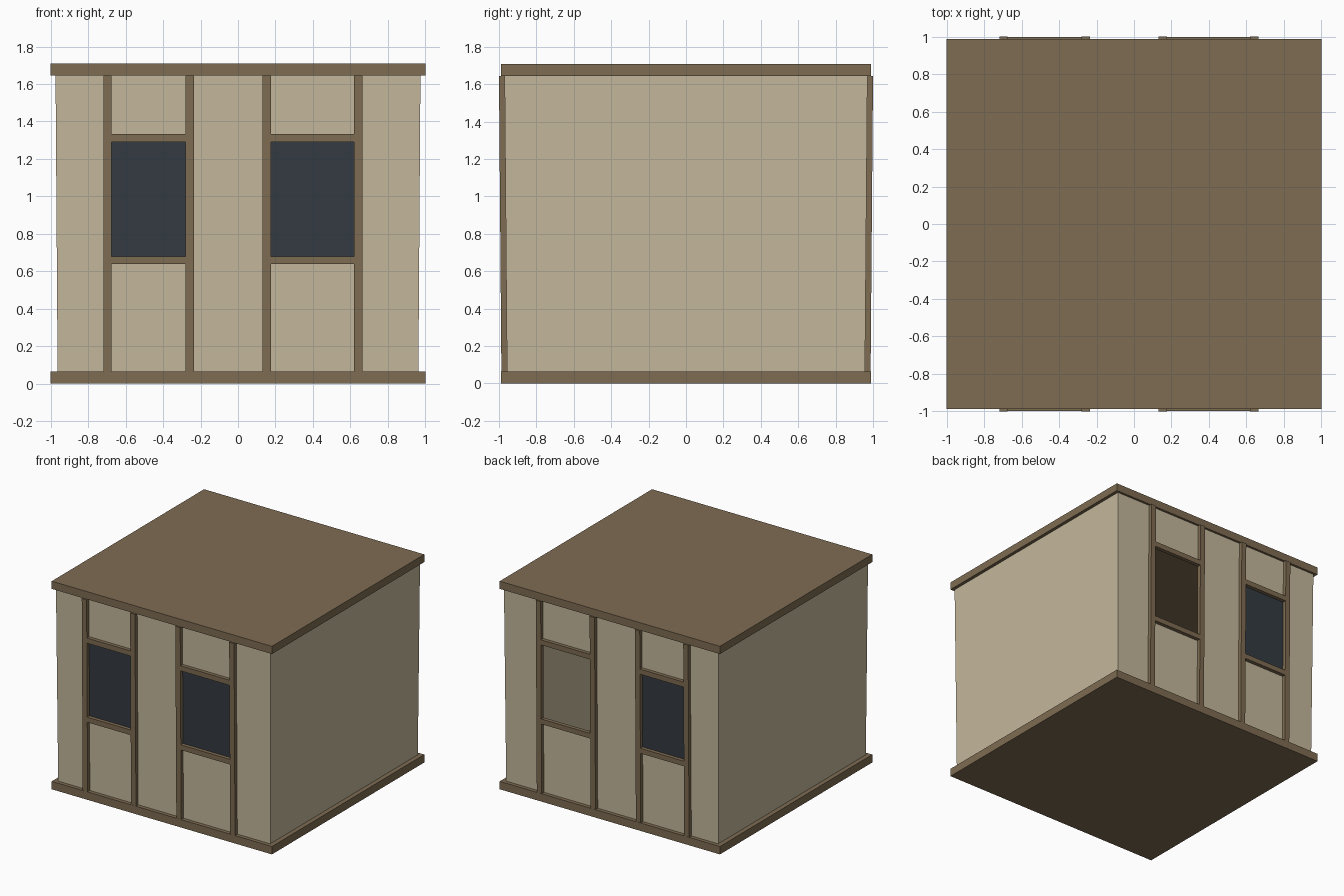
import bpy, bmesh

if "Cube" in bpy.data.objects:
    bpy.data.objects.remove(bpy.data.objects["Cube"], do_unlink=True)


def material(name, rgb):
    lin = [((c / 255 + 0.055) / 1.055) ** 2.4 for c in rgb] + [1.0]
    m = bpy.data.materials.new(name)
    m.use_nodes = True
    m.diffuse_color = lin
    bsdf = m.node_tree.nodes["Principled BSDF"]
    bsdf.inputs["Base Color"].default_value = lin
    bsdf.inputs["Roughness"].default_value = 0.9
    return m


TIMBER = material("brown timber", (126, 108, 82))
PLASTER = material("beige plaster", (196, 184, 155))
GLASS = material("dark glass", (52, 59, 66))

FLOOR_TOP, ROOF_BASE, ROOF_TOP = 0.065, 1.645, 1.708
SILL, HEAD, RAIL = 0.68, 1.29, 0.042
WINDOWS = {"left": (0.175, 0.62), "right": (-0.675, -0.28)}
POST = 0.044
PROUD = 0.03


def lean(z, base, top):
    """Walls spread slightly towards the roof."""
    return base + (top - base) * (z - FLOOR_TOP) / (ROOF_BASE - FLOOR_TOP)


def wall_y(z):
    return lean(z, 0.957, 0.97)


def wall_x(z):
    return lean(z, 0.963, 0.974)


def finish(name, bm, *mats):
    me = bpy.data.meshes.new(name)
    bm.to_mesh(me)
    bm.free()
    for m in mats:
        me.materials.append(m)
    ob = bpy.data.objects.new(name, me)
    bpy.context.collection.objects.link(ob)
    return ob


def slab(name, z0, z1):
    bm = bmesh.new()
    bmesh.ops.create_cube(bm, size=1)
    for v in bm.verts:
        v.co = (v.co.x * 2, v.co.y * 1.976, z0 if v.co.z < 0 else z1)
    finish(name, bm, TIMBER)


def beam(name, side, x0, x1, z0, z1):
    """Timber lying against the leaning front or back wall."""
    bm = bmesh.new()
    bmesh.ops.create_cube(bm, size=1)
    for v in bm.verts:
        z = z0 if v.co.z < 0 else z1
        outer = v.co.y * side > 0
        y = side * (wall_y(z) + (PROUD if outer else -0.002))
        v.co = (x0 if v.co.x < 0 else x1, y, z)
    finish(name, bm, TIMBER)


# Floor and roof
slab("floor_slab", 0, FLOOR_TOP)
slab("roof_slab", ROOF_BASE, ROOF_TOP)

# Hollow plaster walls, with panes; one back window is an open hole
bm = bmesh.new()


def quad(points, flip):
    if flip:
        points = points[::-1]
    return bm.faces.new([bm.verts.new(p) for p in points])


xs = [None] + sorted(x for w in WINDOWS.values() for x in w) + [None]
zs = [FLOOR_TOP, SILL, HEAD, ROOF_BASE]
for side in (-1, 1):
    for i in range(5):
        for j in range(3):
            window = i in (1, 3) and j == 1
            if window and side == 1 and i == 3:
                continue

            def point(k, z):
                x = xs[k]
                if x is None:
                    x = wall_x(z) * (-1 if k == 0 else 1)
                return (x, side * wall_y(z), z)

            a, b = zs[j], zs[j + 1]
            f = quad([point(i, a), point(i + 1, a), point(i + 1, b), point(i, b)], side == 1)
            f.material_index = int(window)
    quad([(side * wall_x(z), s * wall_y(z), z)
          for s, z in ((-1, FLOOR_TOP), (1, FLOOR_TOP), (1, ROOF_BASE), (-1, ROOF_BASE))],
         side == -1)
bmesh.ops.remove_doubles(bm, verts=bm.verts[:], dist=0.0005)
finish("walls_and_panes", bm, PLASTER, GLASS)

# Posts and rails around each window bay, front and back
for side, face in ((-1, "front"), (1, "back")):
    for bay, (x0, x1) in WINDOWS.items():
        tag = f"{face}_{bay}"
        beam(f"{tag}_bay_right_post", side, x0 - POST, x0, FLOOR_TOP, ROOF_BASE)
        beam(f"{tag}_bay_left_post", side, x1, x1 + POST, FLOOR_TOP, ROOF_BASE)
        beam(f"{tag}_window_sill", side, x0, x1, SILL - RAIL, SILL)
        beam(f"{tag}_window_head", side, x0, x1, HEAD, HEAD + RAIL)
